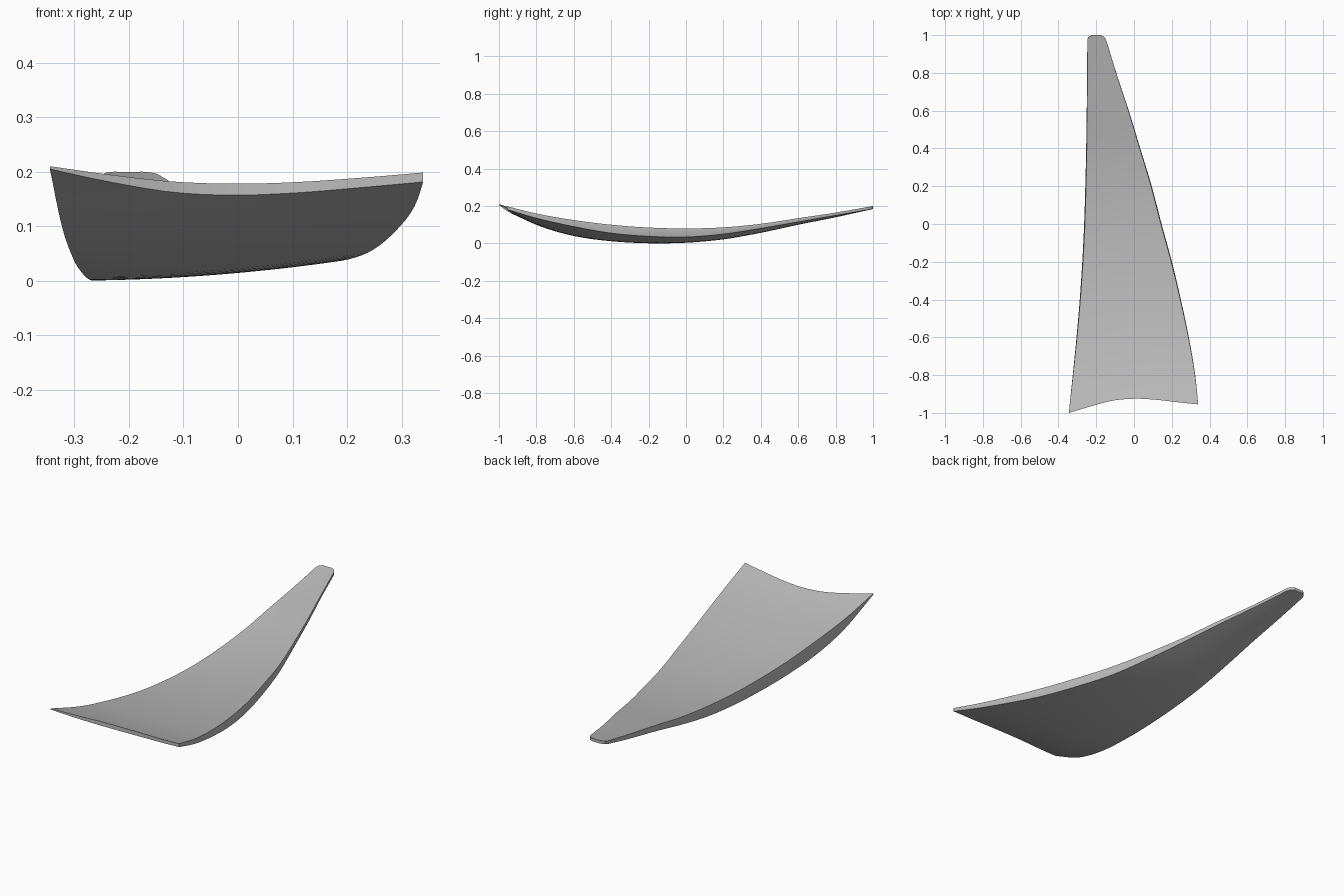
import bpy, bmesh, math

if "Cube" in bpy.data.objects:
    bpy.data.objects.remove(bpy.data.objects["Cube"], do_unlink=True)

# Outline and height stations, evenly spaced along y from -1 to 1
LEFT_X = [-.345, -.323, -.302, -.284, -.27, -.26, -.254, -.25, -.248, -.247, -.247]
RIGHT_X = [.344, .323, .288, .245, .197, .142, .09, .03, -.03, -.095, -.155]
TOP_LEFT = [.21, .15, .11, .08, .065, .062, .073, .095, .13, .163, .2]
TOP_RIGHT = [.21, .16, .125, .1, .085, .08, .086, .105, .135, .165, .2]
LOW_LEFT = [.205, .1, .04, .012, .001, .004, .022, .057, .1, .14, .185]
LOW_RIGHT = [.195, .135, .09, .055, .038, .034, .05, .08, .115, .15, .185]
FRONT_Y = [-1, -.965, -.935, -.925, -.93, -.943, -.955]
COLS = 20
TIP_R = .03


def smooth(keys, t):
    """Catmull-Rom value at t in 0..1 over evenly spaced keys."""
    f = min(max(t, 0), 1) * (len(keys) - 1)
    i = min(int(f), len(keys) - 2)
    f -= i
    b, c = keys[i], keys[i + 1]
    a = keys[i - 1] if i else 2 * b - c
    d = keys[i + 2] if i + 2 < len(keys) else 2 * c - b
    return b + f / 2 * (c - a + f * (2*a - 5*b + 4*c - d + f * (3*(b - c) + d - a)))


def skin_point(u, t, left_z, right_z):
    """Point on a skin: u across from left to right, t from front to tip."""
    front = smooth(FRONT_Y, u)
    y = front + (1 - front) * t
    s = (y + 1) / 2
    over = max(0, y - 1 + TIP_R)
    inset = TIP_R - math.sqrt(max(0, TIP_R ** 2 - over ** 2))
    a, b = smooth(LEFT_X, s) + inset * .7, smooth(RIGHT_X, s) - inset * .7
    sag = .064 * (b - a) * u * (1 - u)
    z0, z1 = smooth(left_z, s), smooth(right_z, s)
    return (a + (b - a) * u, y, z0 + (z1 - z0) * u - sag)


# Blade: lofted rings with a ridged wall along both long edges
bm = bmesh.new()
rows = [i / 40 for i in range(40)] + [.985, .99, .995, 1]
rings = []
for t in rows:
    top = [skin_point(i / COLS, t, TOP_LEFT, TOP_RIGHT) for i in range(COLS + 1)]
    low = [skin_point(i / COLS, t, LOW_LEFT, LOW_RIGHT) for i in range(COLS + 1)]

    def ridge(k, push):
        p, q = top[k], low[k]
        return (p[0] + push, p[1], p[2] * .6 + q[2] * .4)
    bulge = .004 * math.sin(math.pi * t)
    ring = top + [ridge(-1, bulge)] + low[::-1] + [ridge(0, -bulge)]
    rings.append([bm.verts.new(p) for p in ring])

n = len(rings[0])
for r0, r1 in zip(rings, rings[1:]):
    for i in range(n):
        j = (i + 1) % n
        bm.faces.new((r0[i], r0[j], r1[j], r1[i]))

# Closed front edge and tip
for ring in (rings[0], rings[-1]):
    top, low = ring[:COLS + 1], ring[COLS + 2:-1][::-1]
    for i in range(COLS):
        bm.faces.new((top[i], top[i + 1], low[i + 1], low[i]))
    bm.faces.new((top[-1], ring[COLS + 1], low[-1]))
    bm.faces.new((low[0], ring[-1], top[0]))
bmesh.ops.recalc_face_normals(bm, faces=bm.faces)

mesh = bpy.data.meshes.new("curved_blade")
bm.to_mesh(mesh)
bm.free()
blade = bpy.data.objects.new("curved_blade", mesh)
bpy.context.collection.objects.link(blade)

grey = bpy.data.materials.new("plain_grey")
grey.use_nodes = True
colour = (.5, .5, .5, 1)
grey.diffuse_color = colour
grey.node_tree.nodes["Principled BSDF"].inputs["Base Color"].default_value = colour
mesh.materials.append(grey)

bpy.context.view_layer.objects.active = blade
blade.select_set(True)
bpy.ops.object.shade_smooth_by_angle(angle=math.radians(30))
